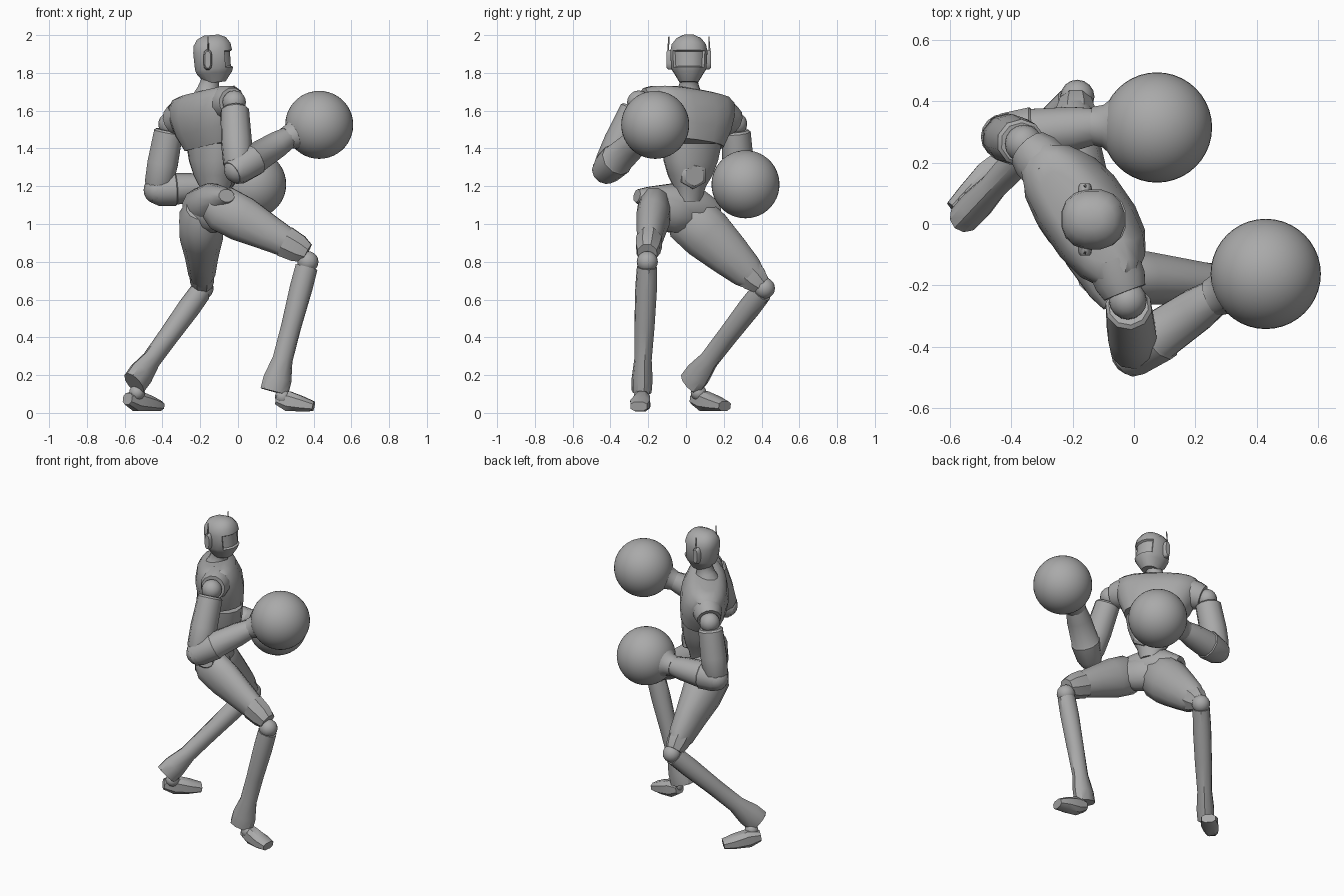
import bpy
import bmesh
import math
from mathutils import Vector

default_cube = bpy.data.objects.get("Cube")
if default_cube:
    bpy.data.objects.remove(default_cube, do_unlink=True)

# One grey finish for the whole figure
grey = bpy.data.materials.new("plain grey")
GREY_COLOUR = (0.4, 0.4, 0.4, 1)
grey.use_nodes = True
grey.diffuse_color = GREY_COLOUR
grey.node_tree.nodes["Principled BSDF"].inputs["Base Color"].default_value = GREY_COLOUR

UP = Vector((0, 0, 1))
SHOULDER_LINE = Vector((0.57, -0.82, 0)).normalized()


def finish(name, bm, angle=38):
    """Turn a bmesh into a smooth shaded object that keeps sharp creases."""
    bmesh.ops.recalc_face_normals(bm, faces=bm.faces[:])
    mesh = bpy.data.meshes.new(name)
    bm.to_mesh(mesh)
    bm.free()
    mesh.materials.append(grey)
    mesh.shade_smooth()
    mesh.set_sharp_from_angle(angle=math.radians(angle))
    part = bpy.data.objects.new(name, mesh)
    bpy.context.collection.objects.link(part)


def squash(value, power):
    return math.copysign(abs(value) ** power, value)


def loft_bmesh(start, end, profile, side=None, sides=12, power=1.0, tilt=0.0):
    """Loft rings (position along axis, side radius, other radius)."""
    start, end = Vector(start), Vector(end)
    axis = end - start
    across = (side or axis.cross(UP)).normalized()
    other = axis.cross(across).normalized()
    bm = bmesh.new()
    rings = []
    for t, side_radius, other_radius in profile:
        ring = []
        for i in range(sides):
            angle = math.tau * (i + 0.5) / sides
            along = squash(math.cos(angle), power) * side_radius
            depth = squash(math.sin(angle), power) * other_radius
            point = start + axis * t + across * along + other * depth
            point.z += tilt * along
            ring.append(bm.verts.new(point))
        rings.append(ring)
    for lower, upper in zip(rings, rings[1:]):
        for i in range(sides):
            j = (i + 1) % sides
            bm.faces.new((lower[i], lower[j], upper[j], upper[i]))
    bm.faces.new(rings[0])
    bm.faces.new(rings[-1])
    return bm


def limb(name, start, end, profile, **options):
    finish(name, loft_bmesh(start, end, profile, **options))


def ball(name, centre, radius, segments=16):
    bm = bmesh.new()
    bmesh.ops.create_uvsphere(bm, u_segments=segments, v_segments=segments // 2 + 2, radius=radius)
    bmesh.ops.translate(bm, verts=bm.verts[:], vec=centre)
    finish(name, bm)


# Head with a recessed visor in the front band
head_profile = [(0, 0.05, 0.055), (0.2, 0.08, 0.095), (0.29, 0.095, 0.103),
                (0.65, 0.1, 0.105), (0.8, 0.092, 0.1), (0.93, 0.066, 0.078), (1, 0.03, 0.04)]
head = loft_bmesh((-0.12, 0.015, 1.75), (-0.142, 0.015, 2), head_profile,
                  side=Vector((0, 1, 0)), sides=16, power=0.88)
bmesh.ops.recalc_face_normals(head, faces=head.faces[:])
visor = [f for f in head.faces
         if f.normal.x > 0.5 and 1.82 < f.calc_center_median().z < 1.92]
bmesh.ops.inset_region(head, faces=visor, thickness=0.007, depth=-0.012)
finish("head", head, 32)
limb("neck", (-0.165, 0.015, 1.67), (-0.14, 0.015, 1.8),
     [(0, 0.08, 0.08), (0.35, 0.06, 0.06), (0.65, 0.048, 0.05), (1, 0.06, 0.07)])

# Ear pods with thin aerials
for label, sign in (("left", 1), ("right", -1)):
    ear = Vector((-0.16, 0.015 + sign * 0.09, 1.87))
    limb(label + "_ear_pod", ear, ear + Vector((0, sign * 0.028, 0)),
         [(0, 0.024, 0.055), (0.7, 0.022, 0.052), (1, 0.016, 0.044)], power=0.7)
    tip = ear + Vector((0.002, sign * 0.016, 0.122))
    limb(label + "_aerial", ear + Vector((0, sign * 0.02, 0.03)), tip,
         [(0, 0.006, 0.006), (1, 0.003, 0.003)], sides=4)

# Torso
limb("chest", (-0.13, 0.03, 1.42), (-0.185, 0.025, 1.705),
     [(0, 0.18, 0.125), (0.3, 0.225, 0.145), (0.6, 0.255, 0.145),
      (0.85, 0.265, 0.12), (0.96, 0.24, 0.09), (1, 0.17, 0.06)],
     side=SHOULDER_LINE, sides=16, power=0.8, tilt=0.14)
limb("abdomen", (-0.12, 0.015, 1.12), (-0.13, 0.03, 1.425),
     [(0, 0.065, 0.06), (0.25, 0.085, 0.075), (0.45, 0.12, 0.1), (0.7, 0.15, 0.115), (1, 0.17, 0.12)],
     side=SHOULDER_LINE, sides=14, power=0.85)
limb("belly_plate", (-0.07, 0.03, 1.26), (-0.018, 0.045, 1.255),
     [(0, 0.075, 0.075), (0.75, 0.075, 0.072), (1, 0.055, 0.055)], sides=6)
limb("pelvis", (-0.06, -0.26, 1.15), (-0.24, 0.16, 1.06),
     [(0, 0.045, 0.035), (0.12, 0.07, 0.06), (0.4, 0.1, 0.105), (0.75, 0.11, 0.11), (1, 0.06, 0.06)])
limb("hip_block", (-0.05, -0.16, 1.07), (-0.22, 0.06, 1.05),
     [(0, 0.06, 0.08), (0.3, 0.09, 0.11), (0.7, 0.1, 0.11), (1, 0.07, 0.08)])

# Arms: shoulder pad, ball joints, sleeves and round gloves
arms = {
    "right": dict(inner=(-0.07, -0.12, 1.64), shoulder=(-0.02, -0.25, 1.645),
                  elbow=(0, -0.42, 1.29), wrist=(0.27, -0.235, 1.46), glove=(0.43, -0.163, 1.525)),
    "left": dict(inner=(-0.27, 0.17, 1.585), shoulder=(-0.36, 0.262, 1.53),
                 elbow=(-0.425, 0.285, 1.18), wrist=(-0.12, 0.32, 1.2), glove=(0.075, 0.315, 1.21)),
}
for label, arm in arms.items():
    limb(label + "_shoulder_pad", arm["inner"], arm["shoulder"],
         [(0, 0.09, 0.095), (0.5, 0.088, 0.09), (0.8, 0.074, 0.078)])
    ball(label + "_shoulder_joint", arm["shoulder"], 0.062)
    limb(label + "_upper_arm", arm["shoulder"], arm["elbow"],
         [(0.1, 0.066, 0.07), (0.13, 0.077, 0.081), (0.6, 0.083, 0.085), (0.9, 0.078, 0.079), (1, 0.06, 0.06)],
         sides=10)
    ball(label + "_elbow_joint", arm["elbow"], 0.075)
    limb(label + "_forearm", arm["elbow"], arm["wrist"],
         [(-0.12, 0.065, 0.065), (0, 0.08, 0.084), (0.3, 0.09, 0.09), (0.32, 0.084, 0.084),
          (0.75, 0.075, 0.073), (1, 0.06, 0.058)], sides=10)
    limb(label + "_glove_cuff", arm["wrist"], arm["glove"],
         [(-0.1, 0.062, 0.06), (0.1, 0.07, 0.07), (0.25, 0.095, 0.095), (0.5, 0.14, 0.14)], sides=24)
    ball(label + "_glove", arm["glove"], 0.18, segments=40)

# Legs: thigh, knee guard, knee ball, shin, ankle and foot
legs = {
    "right": dict(hip=(-0.09, -0.165, 1.085), guard=(0.365, -0.205, 0.845), knee=(0.37, -0.205, 0.8),
                  ankle=(0.192, -0.235, 0.112), heel=(0.205, -0.225, 0.075), toe=(0.4, -0.25, 0.034),
                  thigh=[(-0.12, 0.06, 0.09), (0, 0.09, 0.125), (0.25, 0.09, 0.124),
                         (0.55, 0.076, 0.098), (0.8, 0.064, 0.078)]),
    "left": dict(hip=(-0.195, 0.015, 1.035), guard=(-0.19, 0.4, 0.675), knee=(-0.185, 0.415, 0.66),
                 ankle=(-0.55, 0.025, 0.155), heel=(-0.585, 0.045, 0.075), toe=(-0.42, 0.205, 0.036),
                 thigh=[(-0.15, 0.08, 0.09), (0, 0.12, 0.145), (0.25, 0.118, 0.145),
                        (0.55, 0.09, 0.12), (0.8, 0.074, 0.095)]),
}
for label, leg in legs.items():
    limb(label + "_thigh", leg["hip"], leg["guard"], leg["thigh"] + [(0.95, 0.05, 0.06)])
    limb(label + "_knee_guard", leg["hip"], leg["guard"],
         [(0.74, 0.073, 0.09), (0.9, 0.068, 0.079), (1, 0.055, 0.056)], sides=8)
    ball(label + "_knee_joint", leg["knee"], 0.056)
    limb(label + "_shin", leg["knee"], leg["ankle"],
         [(0.04, 0.054, 0.06), (0.2, 0.058, 0.061), (0.5, 0.054, 0.054),
          (0.75, 0.046, 0.054), (0.9, 0.055, 0.076), (1, 0.052, 0.076)], sides=10)
    joint = (Vector(leg["ankle"]) + Vector(leg["heel"]) * 0.6 + Vector(leg["toe"]) * 0.4) / 2
    ball(label + "_ankle_joint", joint, 0.042, segments=12)
    limb(label + "_foot", leg["heel"], leg["toe"],
         [(0, 0.036, 0.032), (0.3, 0.046, 0.056), (0.7, 0.056, 0.042), (1, 0.046, 0.027)],
         sides=8, power=0.75)
